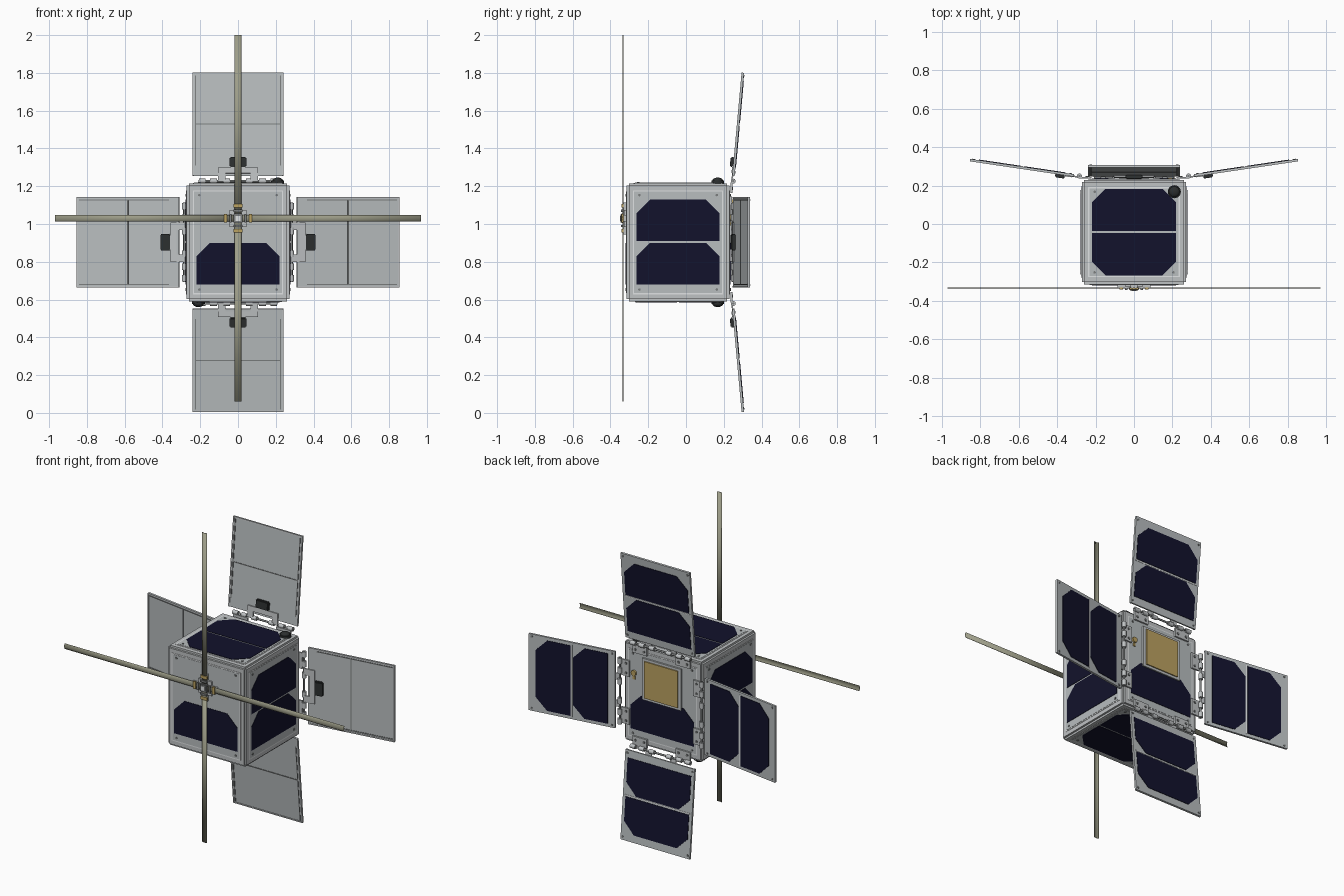
import bpy, bmesh, math
from mathutils import Matrix, Vector

old = bpy.data.objects.get("Cube")
if old:
    bpy.data.objects.remove(old, do_unlink=True)


def material(name, r, g, b):
    m = bpy.data.materials.new(name)
    m.use_nodes = True
    m.diffuse_color = (r, g, b, 1)
    m.node_tree.nodes["Principled BSDF"].inputs["Base Color"].default_value = (r, g, b, 1)
    return m


FRAME = material("light aluminium", 0.52, 0.54, 0.55)
PLATE = material("grey board", 0.48, 0.51, 0.52)
TRIM = material("pale trim", 0.75, 0.77, 0.78)
STEEL = material("dark steel", 0.2, 0.21, 0.21)
CELL = material("navy solar cell", 0.006, 0.006, 0.025)
TAPE = material("olive tape", 0.34, 0.34, 0.25)
GOLD = material("gold", 0.5, 0.36, 0.12)
BLACK = material("black plastic", 0.025, 0.028, 0.028)


def finish(name, bm, matrix, mat, smooth=False):
    bmesh.ops.recalc_face_normals(bm, faces=bm.faces)
    mesh = bpy.data.meshes.new(name)
    bm.to_mesh(mesh)
    bm.free()
    mesh.materials.append(mat)
    ob = bpy.data.objects.new(name, mesh)
    ob.matrix_world = matrix
    bpy.context.collection.objects.link(ob)
    if smooth:
        bpy.ops.object.select_all(action='DESELECT')
        ob.select_set(True)
        bpy.context.view_layer.objects.active = ob
        bpy.ops.object.shade_smooth_by_angle()
    return ob


def box(name, M, centre, size, mat, bevel=0):
    bm = bmesh.new()
    bmesh.ops.create_cube(bm, size=1)
    bmesh.ops.scale(bm, vec=size, verts=bm.verts)
    if bevel:
        bmesh.ops.bevel(bm, geom=bm.edges[:], offset=bevel, segments=2, affect='EDGES')
    return finish(name, bm, M @ Matrix.Translation(centre), mat)


def cylinder(name, M, centre, radius, length, axis, mat, sides=16):
    turn = {'X': Matrix.Rotation(math.pi / 2, 4, 'Y'),
            'Y': Matrix.Rotation(math.pi / 2, 4, 'X'), 'Z': Matrix()}[axis]
    bm = bmesh.new()
    bmesh.ops.create_cone(bm, cap_ends=True, segments=sides, radius1=radius,
                          radius2=radius, depth=length)
    return finish(name, bm, M @ Matrix.Translation(centre) @ turn, mat, True)


def solar_cell(name, M, v, y, flip=1):
    """Cell in the local xz plane, two corners cut on the flip side."""
    w, h, c = 0.22, 0.11, 0.072
    outline = [(-w, -h), (w, -h), (w, h - c), (w - c, h), (c - w, h), (-w, h - c)]
    bm = bmesh.new()
    face = bm.faces.new([bm.verts.new((x, 0, z * flip)) for x, z in outline])
    side = bmesh.ops.extrude_face_region(bm, geom=[face])
    bmesh.ops.translate(bm, vec=(0, 0.003, 0),
                        verts=[g for g in side['geom'] if isinstance(g, bmesh.types.BMVert)])
    finish(name, bm, M @ Matrix.Translation((0, y, v)), CELL)


def screws(name, M, x, z, y):
    for sx in (-1, 1):
        for sz in (-1, 1):
            cylinder(name, M, (sx * x, y, sz * z), 0.007, 0.004, 'Y', STEEL, 8)


# Body
CENTRE = Vector((0, -0.042, 0.903))
HX, HZ = 0.272, 0.312
MID = Matrix.Translation(CENTRE)
box("body_frame", MID, (0, 0, 0), (2 * HX, 2 * HX, 2 * HZ), FRAME, 0.012)

# Face boards: local +y points outward, local z is up on the board
half = math.pi / 2
boards = {
    "front": (Matrix.Rotation(math.pi, 4, 'Z'), HX, HZ, ((-0.113, 1),)),
    "back": (Matrix(), HX, HZ, ((-0.113, 1),)),
    "left": (Matrix.Rotation(-half, 4, 'Z'), HX, HZ, ((0.116, 1), (-0.113, 1))),
    "right": (Matrix.Rotation(half, 4, 'Z'), HX, HZ, ((0.116, 1), (-0.113, 1))),
    "top": (Matrix.Rotation(half, 4, 'X'), HZ, HX, ((0.115, 1), (-0.115, -1))),
    "bottom": (Matrix.Rotation(-half, 4, 'X'), HZ, HX, ((0.115, 1), (-0.115, -1))),
}
for side, (turn, out, tall, cells) in boards.items():
    M = MID @ turn
    box(side + "_trim", M, (0, out, 0), (0.478, 0.004, 2 * tall - 0.074), TRIM)
    box(side + "_board", M, (0, out, 0), (0.464, 0.007, 2 * tall - 0.088), PLATE)
    for v, flip in cells:
        solar_cell(side + "_solar_cell", M, v, out + 0.003, flip)
    screws(side + "_screw", M, 0.205, tall - 0.062, out + 0.005)

# Patch antenna and small connector on the back
box("patch_base", MID, (0, HX + 0.008, 0.112), (0.27, 0.012, 0.26), FRAME)
box("patch_gold", MID, (0, HX + 0.017, 0.112), (0.23, 0.007, 0.23), GOLD)
cylinder("back_connector", MID, (0.195, HX + 0.008, 0.13), 0.017, 0.014, 'Y', GOLD)
box("connector_tab", MID, (0.195, HX + 0.006, 0.1), (0.014, 0.006, 0.02), GOLD)

# Round sensors on top and underneath
for s, name in ((1, "top_sensor"), (-1, "bottom_sensor")):
    place = MID @ Matrix.Translation((0.21 * s, 0.21, s * HZ))
    cylinder(name + "_ring", place, (0, 0, 0), 0.034, 0.03, 'Z', BLACK, 24)
    bm = bmesh.new()
    bmesh.ops.create_uvsphere(bm, u_segments=20, v_segments=12, radius=0.028)
    bmesh.ops.scale(bm, vec=(1, 1, 0.6), verts=bm.verts)
    finish(name + "_dome", bm, place @ Matrix.Translation((0, 0, s * 0.014)), BLACK, True)


# Folding wings with hinges
def wing(name, angle, edge, tilt):
    base = (Matrix.Translation((0, 0.24, CENTRE.z)) @ Matrix.Rotation(angle, 4, 'Y')
            @ Matrix.Translation((0, 0, edge)))
    M = base @ Matrix.Translation((0, 0.01, 0.012)) @ Matrix.Rotation(-tilt, 4, 'X')
    low, high, w = 0.028, 0.576, 0.24
    mid = (low + high) / 2
    box(name + "_panel", M, (0, 0, mid), (2 * w, 0.01, high - low), PLATE)
    # raised rim and ribs on the front side
    for s in (-1, 1):
        box(name + "_edge_rim", M, (s * (w - 0.004), -0.002, mid), (0.008, 0.012, high - low), FRAME)
        box(name + "_rib", M, (s * 0.224, -0.006, mid + 0.02), (0.005, 0.004, 0.48), STEEL)
    box(name + "_tip_rim", M, (0, -0.002, high - 0.004), (2 * w, 0.012, 0.008), FRAME)
    box(name + "_mid_rib", M, (0, -0.006, mid), (0.45, 0.004, 0.005), STEEL)
    # cells on the back side
    for v in (mid - 0.118, mid + 0.118):
        solar_cell(name + "_solar_cell", M, v, 0.005)
    box(name + "_cell_gap", M, (0, 0.005, mid), (0.45, 0.004, 0.006), TRIM)
    C = M @ Matrix.Translation((0, 0, mid))
    screws(name + "_screw", C, 0.225, 0.255, 0.006)
    # hinge
    cylinder(name + "_hinge_rod", base, (0, 0.01, 0.012), 0.006, 0.42, 'X', STEEL)
    for s in (-1, 1):
        box(name + "_body_leaf", base, (s * 0.15, 0.001, -0.022), (0.1, 0.01, 0.056), FRAME)
        for v in (0.12, 0.18):
            cylinder(name + "_leaf_bolt", base, (s * v, 0.007, -0.028), 0.008, 0.006, 'Y', STEEL, 8)
        for u in (0.06, 0.13, 0.19):
            cylinder(name + "_knuckle", base, (s * u, 0.01, 0.012), 0.013, 0.035, 'X', FRAME)
        box(name + "_hinge_arm", M, (s * 0.085, -0.006, 0.03), (0.04, 0.008, 0.062), FRAME)
    box(name + "_hinge_plate", M, (0, -0.009, 0.056), (0.21, 0.008, 0.03), FRAME)
    box(name + "_hinge_tongue", M, (0, -0.009, 0.078), (0.08, 0.008, 0.04), FRAME)
    box(name + "_damper", M, (0, -0.014, 0.1), (0.088, 0.022, 0.052), BLACK, 0.005)


wing("top_wing", 0, HZ, math.radians(5.2))
wing("bottom_wing", math.pi, HZ, math.radians(5.2))
wing("left_wing", half, HX, math.radians(8.4))
wing("right_wing", -half, HX, math.radians(8.4))

# Tape antennas and hub on the front
HUB = Matrix.Translation((0, -0.333, 1.03))
box("hub_base", HUB, (0, 0.012, 0), (0.09, 0.016, 0.09), FRAME)
box("hub_block", HUB, (0, -0.002, 0), (0.05, 0.022, 0.05), STEEL, 0.004)
box("hub_cap", HUB, (0, -0.013, 0), (0.026, 0.006, 0.026), TRIM)
for i, name in enumerate(("upper", "left", "lower", "right")):
    M = HUB @ Matrix.Rotation(i * half, 4, 'Y')
    bm = bmesh.new()
    rows = []
    for z in (0.025, 0.97):
        rows.append([bm.verts.new((0.0175 * t / 3, 0.005 * (t / 3) ** 2 - 0.004, z))
                     for t in range(-3, 4)])
    for k in range(6):
        bm.faces.new((rows[0][k], rows[0][k + 1], rows[1][k + 1], rows[1][k]))
    tape = finish(name + "_antenna", bm, M, TAPE, True)
    tape.modifiers.new("thickness", 'SOLIDIFY').thickness = 0.002
    box(name + "_clamp_base", M, (0, 0.009, 0.055), (0.036, 0.016, 0.06), FRAME)
    box(name + "_clamp_gold", M, (0, -0.003, 0.066), (0.046, 0.01, 0.018), GOLD)
    box(name + "_clamp_bar", M, (0, -0.005, 0.04), (0.046, 0.01, 0.012), STEEL)
